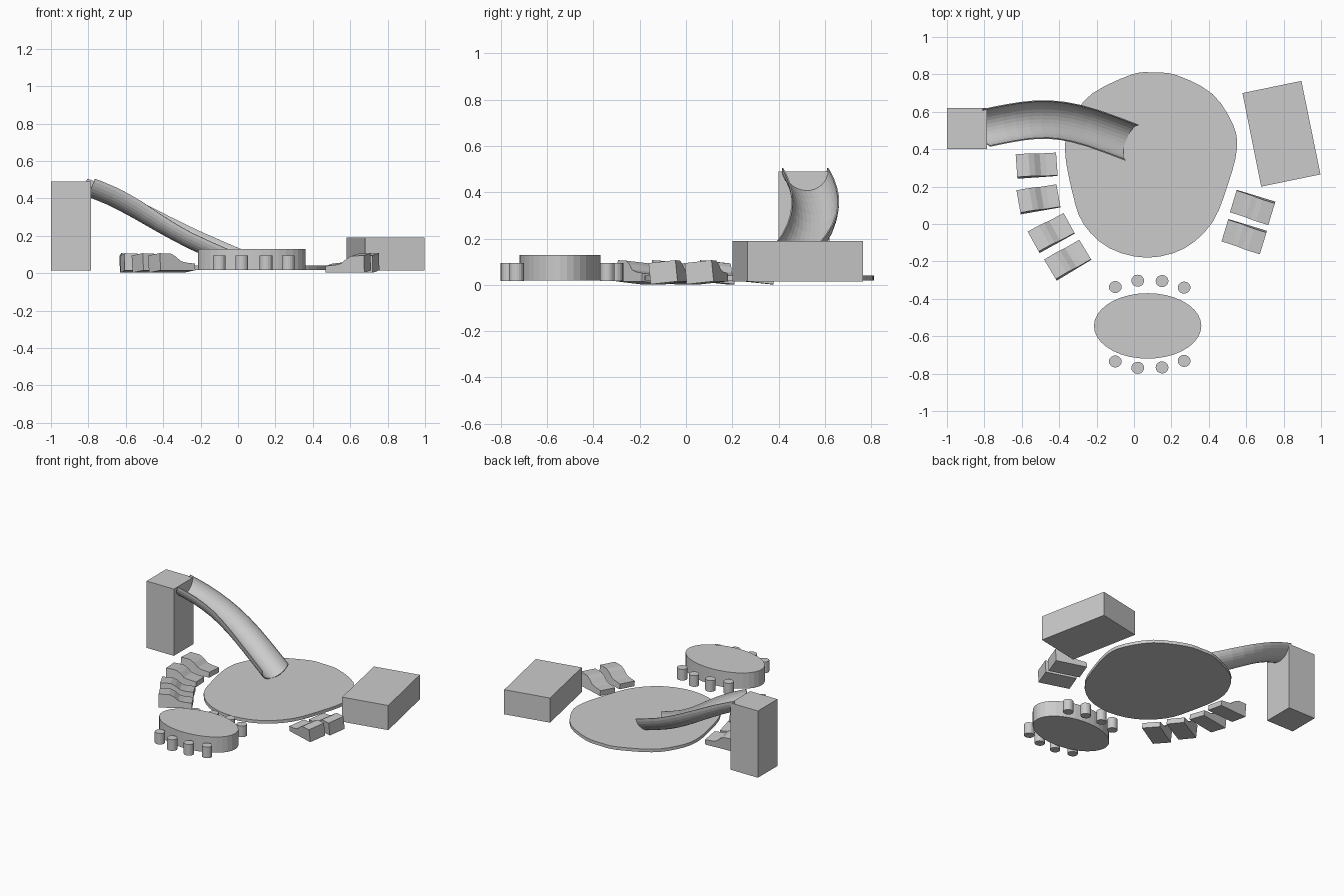
import bpy, bmesh, math
from mathutils import Vector, Matrix

if "Cube" in bpy.data.objects:
    bpy.data.objects.remove(bpy.data.objects["Cube"])


def make(name, verts, faces):
    me = bpy.data.meshes.new(name)
    bm = bmesh.new()
    vs = [bm.verts.new(v) for v in verts]
    for f in faces:
        bm.faces.new([vs[i] for i in f])
    bmesh.ops.recalc_face_normals(bm, faces=bm.faces)
    bm.to_mesh(me)
    bm.free()
    ob = bpy.data.objects.new(name, me)
    bpy.context.collection.objects.link(ob)
    return ob


def prism(name, outline, z0, z1):
    n = len(outline)
    verts = [(x, y, z) for z in (z0, z1) for x, y in outline]
    faces = [list(range(n)), list(range(n, 2 * n))]
    faces += [[i, (i + 1) % n, (i + 1) % n + n, i + n] for i in range(n)]
    return make(name, verts, faces)


def ellipse(cx, cy, rx, ry, n):
    return [(cx + rx * math.cos(2 * math.pi * i / n),
             cy + ry * math.sin(2 * math.pi * i / n)) for i in range(n)]


def spline(pts, steps, closed):
    # Catmull-Rom interpolation
    pts = [Vector(p) for p in pts]
    n = len(pts)
    get = (lambda i: pts[i % n]) if closed else (lambda i: pts[max(0, min(n - 1, i))])
    out = []
    for i in range(n if closed else n - 1):
        a, b, c, d = (get(i + k) for k in (-1, 0, 1, 2))
        for s in range(steps):
            t = s / steps
            out.append(0.5 * (2 * b + (c - a) * t + (2 * a - 5 * b + 4 * c - d) * t * t
                              + (3 * b - a - 3 * c + d) * t ** 3))
    if not closed:
        out.append(pts[-1])
    return out


# egg-shaped pool
pool = [(0.1, 0.81), (0.23, 0.795), (0.42, 0.695), (0.53, 0.53), (0.55, 0.4), (0.505, 0.22),
        (0.42, 0.01), (0.27, -0.13), (0.07, -0.18), (-0.13, -0.13), (-0.27, 0.0),
        (-0.33, 0.17), (-0.37, 0.41), (-0.325, 0.57), (-0.22, 0.7), (-0.01, 0.8)]
prism("pool", [p[:] for p in spline(pool, 3, True)], 0.018, 0.04)

# slide tower and pool house
prism("slide_tower", [(-1, 0.4), (-0.785, 0.4), (-0.785, 0.62), (-1, 0.62)], 0.015, 0.49)
prism("pool_house", [(0.58, 0.7), (0.895, 0.765), (0.997, 0.265), (0.68, 0.2)], 0.015, 0.19)

# oval bar with two rows of stools
prism("bar_counter", ellipse(0.073, -0.545, 0.287, 0.175, 36), 0.018, 0.13)
for i, (x, dy) in enumerate([(-0.1, 0.203), (0.02, 0.237), (0.15, 0.235), (0.268, 0.2)]):
    for side, s in (("back", 1), ("front", -1)):
        y = -0.54 + s * dy + (0.008 if s < 0 else 0)
        prism(f"stool_{side}_{i + 1}", ellipse(x, y, 0.034, 0.032, 20), 0.016, 0.095)

# loungers: side profile extruded across the width, head at local -x
side = [(-0.108, 0), (0.108, 0), (0.108, 0.036), (0.05, 0.042), (0.02, 0.05),
        (-0.01, 0.075), (-0.04, 0.09), (-0.108, 0.092)]
loungers = [(-0.52, 0.31, 4), (-0.51, 0.13, 10), (-0.44, -0.05, 29), (-0.352, -0.195, 31),
            (0.635, 0.093, 163), (0.59, -0.063, 163)]
for i, (x, y, deg) in enumerate(loungers):
    ob = prism(f"lounger_{i + 1}", side, -0.061, 0.061)
    ob.data.transform(Matrix.Rotation(math.pi / 2, 4, 'X'))
    ob.data.transform(Matrix.Translation((x, y, 0.009))
                      @ Matrix.Rotation(math.radians(deg), 4, 'Z')
                      @ Matrix.Rotation(math.radians(-6), 4, 'X'))

# curved trough slide swept along its rim line
rim = [(-0.785, 0.515, 0.505), (-0.66, 0.54, 0.455), (-0.52, 0.558, 0.383),
       (-0.38, 0.551, 0.303), (-0.22, 0.512, 0.218), (-0.01, 0.435, 0.125)]
path = spline(rim, 2, False)
arc = 16
verts, faces = [], []
for i, p in enumerate(path):
    t = (path[min(i + 1, len(path) - 1)] - path[max(i - 1, 0)]).normalized()
    across = Vector((-t.y, t.x, 0)).normalized()
    up = t.cross(across)
    for k in range(arc + 1):
        a = math.pi * k / arc
        verts.append(p + 0.1 * math.cos(a) * across - 0.094 * math.sin(a) * up)
w = arc + 1
for i in range(len(path) - 1):
    for k in range(arc):
        faces.append([i * w + k, i * w + k + 1, (i + 1) * w + k + 1, (i + 1) * w + k])
slide = make("slide", verts, faces)
mod = slide.modifiers.new("thickness", 'SOLIDIFY')
mod.thickness = 0.006
mod.offset = 0
